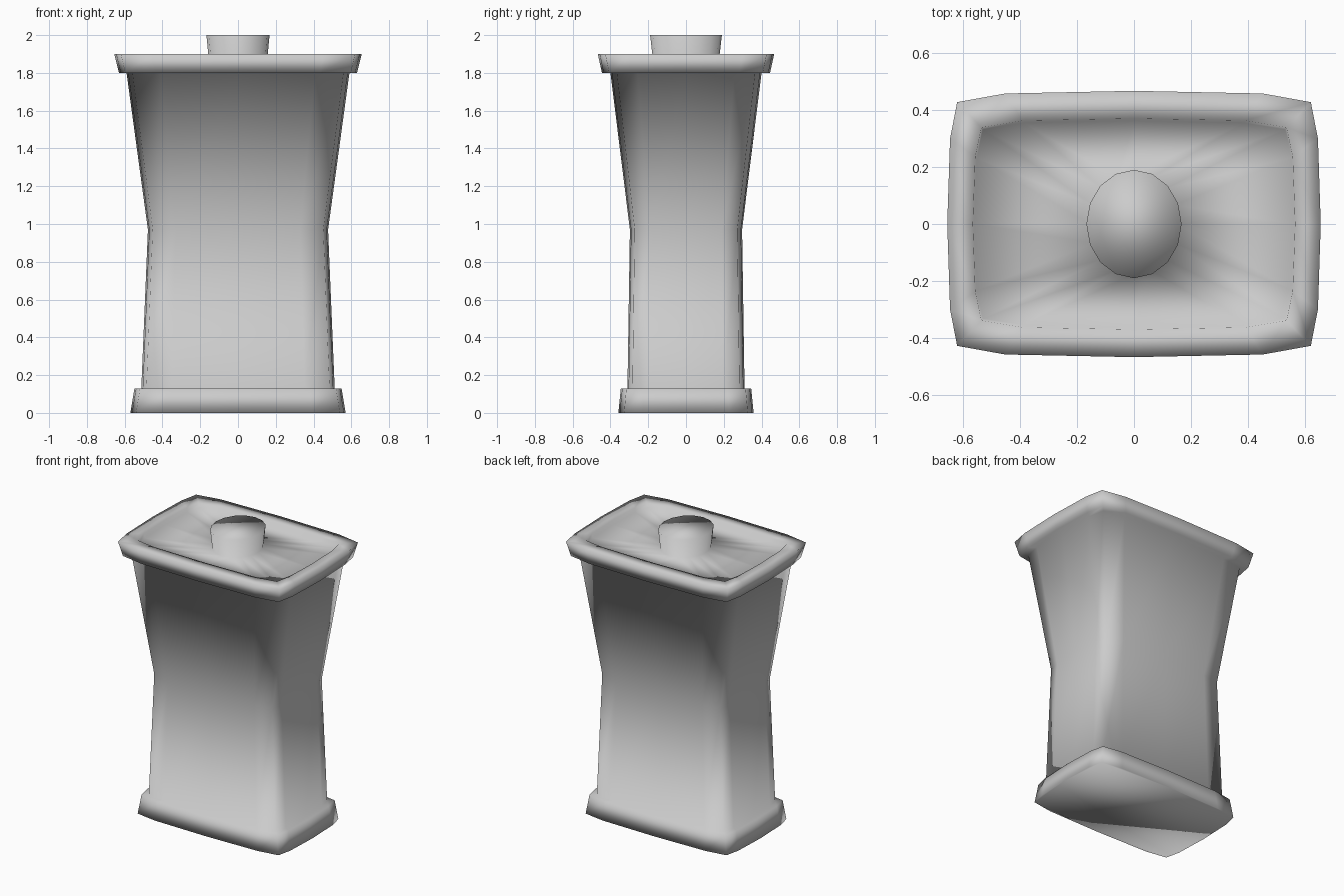
import bpy, bmesh, math

if "Cube" in bpy.data.objects:
    bpy.data.objects.remove(bpy.data.objects["Cube"])

# Quarter of the rounded-rectangle section, in unit half extents
QUARTER = [(1, 0), (.985, .64), (.947, .915), (.69, .98), (0, 1)]


def box_section():
    q = QUARTER[:4]
    pts = list(QUARTER)
    pts += [(-x, y) for x, y in reversed(q)]
    pts += [(-x, -y) for x, y in q[1:]]
    pts += [(0, -1)] + [(x, -y) for x, y in reversed(q[1:])]
    return pts


def round_section():
    return [(math.cos(i * math.tau / 16), math.sin(i * math.tau / 16)) for i in range(16)]


def loft(name, rings):
    """Join rings of (section, half x, half y, z) and cap both ends."""
    bm = bmesh.new()
    loops = [[bm.verts.new((x * rx, y * ry, z)) for x, y in sec]
             for sec, rx, ry, z in rings]
    for a, b in zip(loops, loops[1:]):
        for i in range(16):
            j = (i + 1) % 16
            bm.faces.new((a[i], a[j], b[j], b[i]))
    bm.faces.new(loops[0][::-1])
    bm.faces.new(loops[-1])
    bmesh.ops.recalc_face_normals(bm, faces=bm.faces)
    for f in bm.faces:
        f.smooth = True
    me = bpy.data.meshes.new(name)
    bm.to_mesh(me)
    bm.free()
    ob = bpy.data.objects.new(name, me)
    bpy.context.collection.objects.link(ob)
    return ob


S, R = box_section(), round_section()

# Foot, waisted body, rim, recessed lid and knob as one continuous surface
loft("canister", [
    (S, .57, .358, 0),
    (S, .548, .345, .13),
    (S, .512, .31, .13),
    (S, .477, .297, .97),
    (S, .59, .40, 1.8),
    (S, .63, .445, 1.8),
    (S, .655, .467, 1.9),
    (S, .565, .37, 1.9),
    (S, .56, .362, 1.87),
    (R, .155, .175, 1.87),
    (R, .167, .19, 2.0),
])
